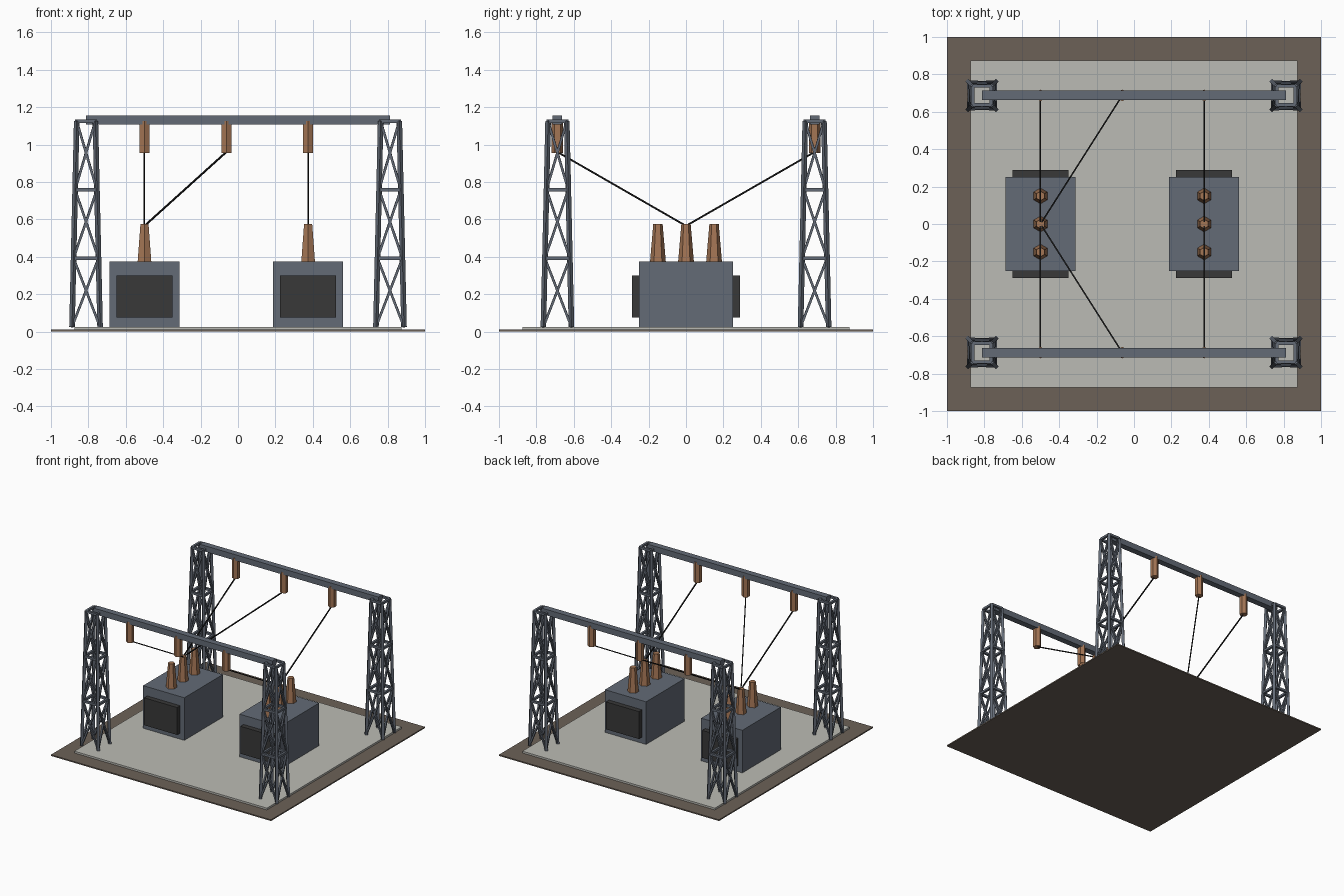
import bpy
import bmesh
from math import pi
from mathutils import Vector, Matrix

if "Cube" in bpy.data.objects:
    bpy.data.objects.remove(bpy.data.objects["Cube"], do_unlink=True)


def material(name, r, g, b):
    m = bpy.data.materials.new(name)
    m.use_nodes = True
    m.diffuse_color = (r, g, b, 1)
    bsdf = m.node_tree.nodes["Principled BSDF"]
    bsdf.inputs["Base Color"].default_value = (r, g, b, 1)
    bsdf.inputs["Roughness"].default_value = 0.8
    return m


EARTH = material("brown earth", 0.15, 0.12, 0.095)
CONCRETE = material("pale concrete", 0.5, 0.5, 0.46)
STEEL = material("blue grey steel", 0.125, 0.145, 0.18)
DARK = material("dark radiator", 0.04, 0.04, 0.04)
CERAMIC = material("brown ceramic", 0.37, 0.18, 0.09)
WIRE = material("black wire", 0.01, 0.01, 0.01)


def finish(name, bm, mat):
    mesh = bpy.data.meshes.new(name)
    bm.to_mesh(mesh)
    bm.free()
    mesh.materials.append(mat)
    obj = bpy.data.objects.new(name, mesh)
    bpy.context.collection.objects.link(obj)
    return obj


def box(name, mat, x, y, z):
    """Box from three (low, high) ranges."""
    bm = bmesh.new()
    centre = Vector([sum(r) / 2 for r in (x, y, z)])
    size = [r[1] - r[0] for r in (x, y, z)]
    bmesh.ops.create_cube(bm, size=1, matrix=Matrix.Translation(centre) @ Matrix.Diagonal((*size, 1)))
    return finish(name, bm, mat)


def hex_cone(name, mat, x, y, z, r_low, r_high):
    bm = bmesh.new()
    # Corners of the hexagon point along y
    place = Matrix.Translation((x, y, sum(z) / 2)) @ Matrix.Rotation(pi / 2, 4, "Z")
    bmesh.ops.create_cone(bm, cap_ends=True, segments=6, radius1=r_low, radius2=r_high,
                          depth=z[1] - z[0], matrix=place)
    if abs(max(v.co.x for v in bm.verts) - x) > r_low * 0.95:
        bmesh.ops.rotate(bm, verts=bm.verts, cent=(x, y, 0), matrix=Matrix.Rotation(pi / 2, 3, "Z"))
    return finish(name, bm, mat)


def strut(bm, a, b, thick):
    """Square bar between two points."""
    a, b = Vector(a), Vector(b)
    turn = (b - a).to_track_quat("Z", "Y").to_matrix().to_4x4()
    bmesh.ops.create_cube(bm, size=1, matrix=Matrix.Translation((a + b) / 2) @ turn
                          @ Matrix.Diagonal((thick, thick, (b - a).length, 1)))


def tower(name, x, y):
    base, top, bays = 0.025, 1.125, 3
    bm = bmesh.new()

    def corner(i, level):
        t = level / bays
        half = 0.075 + (0.05 - 0.075) * t
        sx, sy = ((-1, -1), (1, -1), (1, 1), (-1, 1))[i % 4]
        return x + sx * half, y + sy * half, base + (top - base) * t

    for i in range(4):
        strut(bm, corner(i, 0), corner(i, bays), 0.021)
        for level in range(bays):
            strut(bm, corner(i, level + 1), corner(i + 1, level + 1), 0.018)
            strut(bm, corner(i, level), corner(i + 1, level + 1), 0.013)
            strut(bm, corner(i + 1, level), corner(i, level + 1), 0.013)
    return finish(name, bm, STEEL)


# Ground and concrete pad
box("ground", EARTH, (-1, 1), (-1, 1), (0, 0.01))
box("concrete_pad", CONCRETE, (-0.875, 0.875), (-0.875, 0.875), (0.004, 0.025))

# Transformers with end radiators and three bushings
LEFT_X, MID_X, RIGHT_X = -0.5, -0.0625, 0.375
for side, x in (("right", LEFT_X), ("left", RIGHT_X)):
    box(f"{side}_transformer_tank", STEEL, (x - 0.187, x + 0.187), (-0.25, 0.25), (0.025, 0.375))
    for end, y in (("front", -0.27), ("back", 0.27)):
        box(f"{side}_{end}_radiator", DARK, (x - 0.15, x + 0.15), (y - 0.02, y + 0.02), (0.075, 0.3))
    for n in range(3):
        hex_cone(f"{side}_bushing_{n + 1}", CERAMIC, x, (n - 1) * 0.15, (0.375, 0.575), 0.042, 0.025)

# Gantries: two lattice towers, a beam, hanging insulators and wires
for end, y in (("front", -0.6875), ("back", 0.6875)):
    for side, x in (("right", -0.8125), ("left", 0.8125)):
        tower(f"{end}_{side}_tower", x, y)
    box(f"{end}_beam", STEEL, (-0.8125, 0.8125), (y - 0.025, y + 0.025), (1.107, 1.155))
    for n, (x, target) in enumerate(((LEFT_X, LEFT_X), (MID_X, LEFT_X), (RIGHT_X, RIGHT_X))):
        hex_cone(f"{end}_insulator_{n + 1}", CERAMIC, x, y, (0.955, 1.125), 0.031, 0.031)
        bm = bmesh.new()
        strut(bm, (x, y, 0.96), (target, 0, 0.565), 0.008)
        finish(f"{end}_wire_{n + 1}", bm, WIRE)
